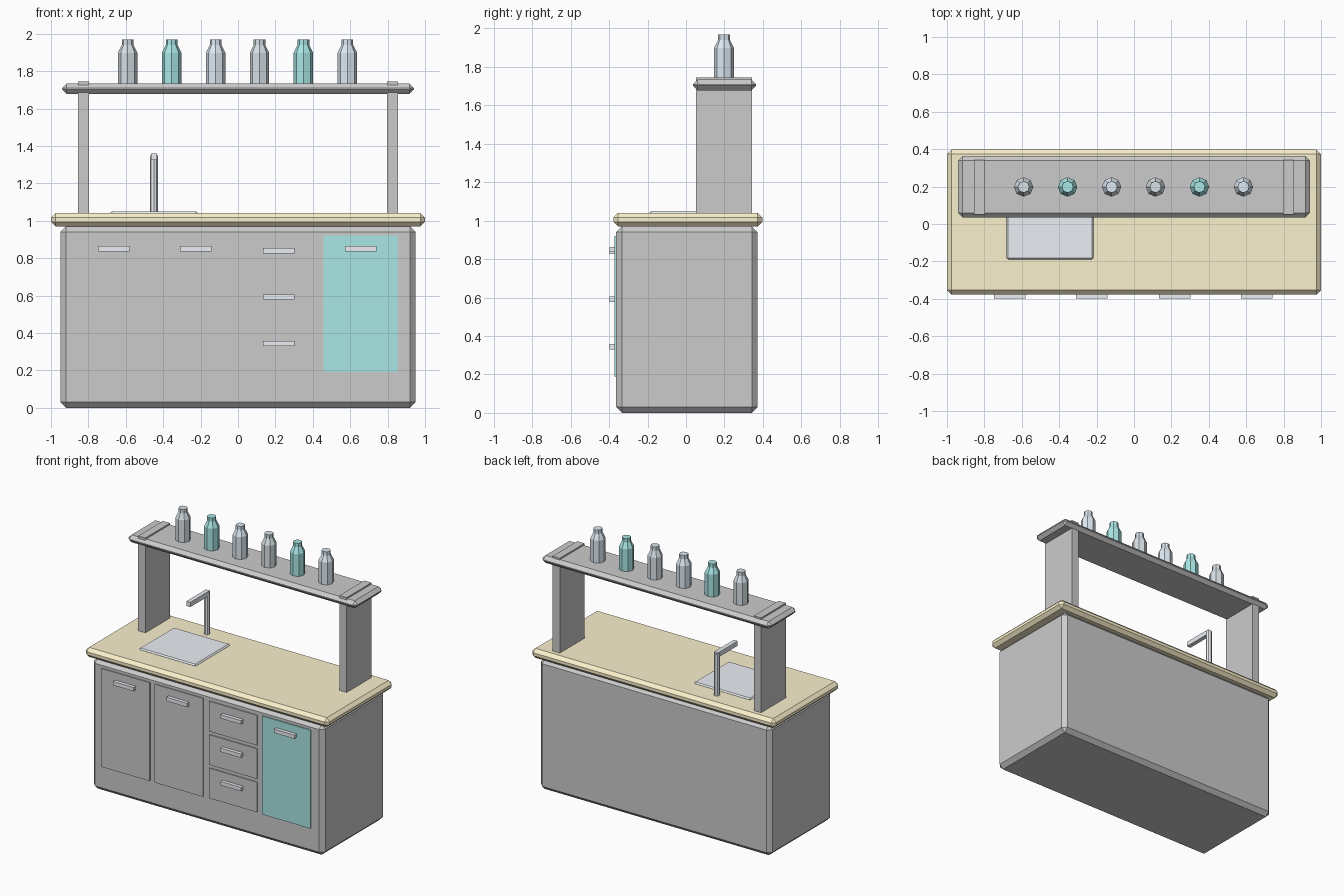
import bpy, bmesh
from mathutils import Matrix, Vector

if "Cube" in bpy.data.objects:
    bpy.data.objects.remove(bpy.data.objects["Cube"])


def material(name, r, g, b):
    m = bpy.data.materials.new(name)
    m.diffuse_color = (r, g, b, 1)
    m.use_nodes = True
    m.node_tree.nodes["Principled BSDF"].inputs["Base Color"].default_value = m.diffuse_color
    return m


WOOD = material("wood", 0.97, 0.88, 0.61)
TEAL = material("teal", 0.40, 0.80, 0.79)
STEEL = material("steel", 0.83, 0.86, 0.90)
SMOKE = material("smoke_glass", 0.68, 0.75, 0.79)
BLUE = material("blue_glass", 0.73, 0.82, 0.90)


def finish(name, bm, mat):
    bmesh.ops.recalc_face_normals(bm, faces=bm.faces)
    mesh = bpy.data.meshes.new(name)
    bm.to_mesh(mesh)
    bm.free()
    obj = bpy.data.objects.new(name, mesh)
    bpy.context.collection.objects.link(obj)
    if mat:
        mesh.materials.append(mat)
    return obj


def box(name, x, y, z, mat=None, chamfer=0):
    """Box from (min, max) pairs, with optional chamfered edges."""
    bm = bmesh.new()
    size = Vector((x[1] - x[0], y[1] - y[0], z[1] - z[0]))
    mid = Vector((sum(x) / 2, sum(y) / 2, sum(z) / 2))
    bmesh.ops.create_cube(bm, size=1, matrix=Matrix.Translation(mid) @ Matrix.Diagonal(size.to_4d()))
    if chamfer:
        bmesh.ops.bevel(bm, geom=bm.edges[:], offset=chamfer, segments=1, affect='EDGES')
    return finish(name, bm, mat)


def turned(name, x, y, profile, mat, sides=8):
    """Faceted upright solid from (radius, z) rings."""
    bm = bmesh.new()
    rings = []
    for r, z in profile:
        ring = bmesh.ops.create_circle(bm, segments=sides, radius=r,
                                       matrix=Matrix.Translation((x, y, z)))
        rings.append(ring["verts"])
    for a, b in zip(rings, rings[1:]):
        for i in range(sides):
            j = (i + 1) % sides
            bm.faces.new((a[i], a[j], b[j], b[i]))
    bm.faces.new(rings[0][::-1])
    bm.faces.new(rings[-1])
    return finish(name, bm, mat)


# Cabinet and worktop
box("cabinet", (-0.95, 0.95), (-0.363, 0.372), (0, 0.97), chamfer=0.03)
box("worktop", (-1, 1), (-0.378, 0.397), (0.97, 1.04), WOOD, 0.024)


# Cabinet fronts, each with a bar handle
def front(name, x, z, handle_z, mat=None):
    box(name, (x - 0.198, x + 0.198), (-0.371, -0.35), z, mat)
    box(name + "_handle", (x - 0.084, x + 0.084), (-0.397, -0.365),
        (handle_z - 0.014, handle_z + 0.014), STEEL)


front("left_door", -0.664, (0.19, 0.92), 0.85)
front("middle_door", -0.226, (0.19, 0.92), 0.85)
front("teal_door", 0.656, (0.19, 0.92), 0.85, TEAL)
for i in range(3):
    z = 0.69 - i * 0.248
    front(f"drawer_{i + 1}", 0.218, (z, z + 0.223), z + 0.15)

# Sink and tap
box("sink", (-0.682, -0.216), (-0.19, 0.22), (1.02, 1.05), STEEL, 0.009)
turned("tap_stem", -0.45, 0.28, [(0.021, 1.03), (0.021, 1.35)], STEEL)
box("tap_spout", (-0.466, -0.434), (0.06, 0.29), (1.325, 1.36), STEEL)

# Raised shelf on two uprights
for side, s in (("left", -1), ("right", 1)):
    box(side + "_upright", sorted((s * 0.797, s * 0.856)), (0.052, 0.342), (1.03, 1.744))
box("shelf", (-0.94, 0.94), (0.036, 0.364), (1.678, 1.733), chamfer=0.024)

# Row of bottles
for i in range(6):
    turned(f"bottle_{i + 1}", -0.59 + i * 0.235, 0.198,
           [(0.052, 1.73), (0.052, 1.898), (0.031, 1.94), (0.031, 1.969)],
           (SMOKE, TEAL, BLUE)[i % 3])
